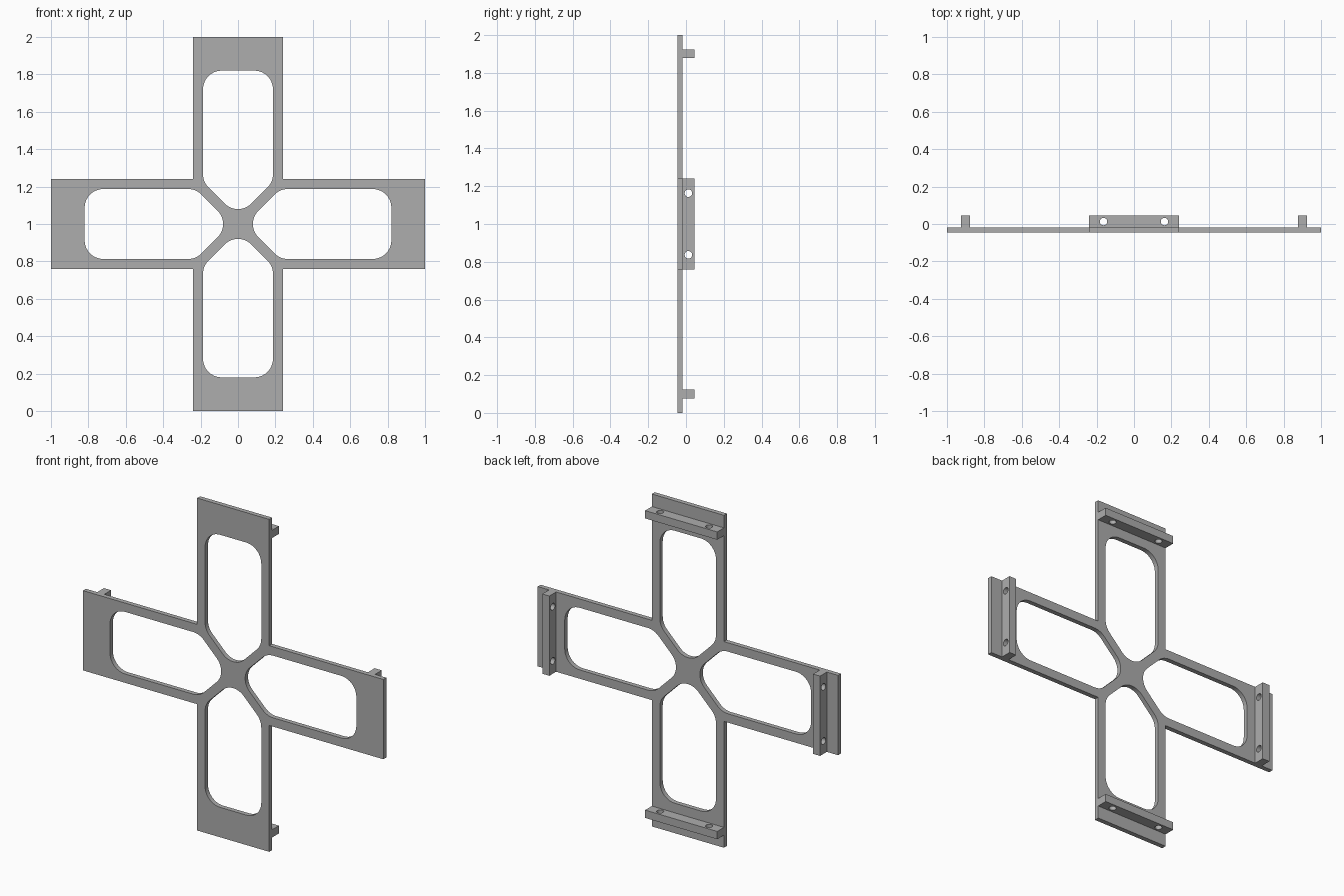
import bpy
import bmesh
from math import pi, cos, sin, radians
from mathutils import Matrix, Vector

cube = bpy.data.objects.get("Cube")
if cube:
    bpy.data.objects.remove(cube, do_unlink=True)

# Main dimensions
HALF_W = 0.24            # half width of each arm
FRONT, BACK = -0.046, 0.046
PLATE_BACK = -0.018      # rear face of the flat plate
FILLET = 0.1

grey = bpy.data.materials.new("plain grey")
grey.use_nodes = True
grey.diffuse_color = (0.42, 0.42, 0.42, 1)
grey.node_tree.nodes["Principled BSDF"].inputs["Base Color"].default_value = grey.diffuse_color


def rounded(points, radius, steps=10):
    """Outline with every corner replaced by a tangent arc."""
    pts = [Vector(p) for p in points]
    out = []
    for i, p in enumerate(pts):
        a = (pts[i - 1] - p).normalized()
        b = (pts[(i + 1) % len(pts)] - p).normalized()
        half = a.angle(b) / 2
        mid = (a + b).normalized()
        centre = p + mid * radius / sin(half)
        sweep = pi / 2 - half
        side = Vector((-mid.y, mid.x))
        if side.dot(a) < 0:
            side = -side
        for s in range(steps + 1):
            t = sweep * (1 - 2 * s / steps)
            out.append(centre - mid * radius * cos(t) + side * radius * sin(t))
    return out


def circle(x, y, radius, steps=32):
    return [Vector((x + radius * cos(2 * pi * i / steps),
                    y + radius * sin(2 * pi * i / steps))) for i in range(steps)]


def slab(name, loops, depth, matrix):
    """Extruded flat outline; the loops after the first are openings."""
    curve = bpy.data.curves.new(name, "CURVE")
    curve.dimensions = "2D"
    curve.fill_mode = "BOTH"
    curve.extrude = depth / 2
    for loop in loops:
        spline = curve.splines.new("POLY")
        spline.points.add(len(loop) - 1)
        for point, co in zip(spline.points, loop):
            point.co = (co[0], co[1], 0, 1)
        spline.use_cyclic_u = True
    obj = bpy.data.objects.new(name, curve)
    bpy.context.collection.objects.link(obj)
    obj.matrix_world = matrix
    bpy.ops.object.select_all(action="DESELECT")
    bpy.context.view_layer.objects.active = obj
    obj.select_set(True)
    bpy.ops.object.convert(target="MESH")
    obj = bpy.context.object
    # Weld the caps to the walls
    bm = bmesh.new()
    bm.from_mesh(obj.data)
    bmesh.ops.remove_doubles(bm, verts=bm.verts, dist=1e-5)
    bmesh.ops.recalc_face_normals(bm, faces=bm.faces)
    bm.to_mesh(obj.data)
    bm.free()
    obj.data.materials.clear()
    obj.data.materials.append(grey)
    bpy.ops.object.shade_smooth_by_angle(angle=radians(30))
    return obj


# Cross plate: one arm's window and corners, turned four times
tip, win_w, win_end = 0.038, 0.187, 0.82
window = rounded([(0, tip), (win_w, tip + win_w), (win_w, win_end),
                  (-win_w, win_end), (-win_w, tip + win_w)], FILLET)
arm = [Vector((HALF_W, HALF_W)), Vector((HALF_W, 1)), Vector((-HALF_W, 1))]
turns = [Matrix.Rotation(i * pi / 2, 2) for i in range(4)]
outline = [t @ p for t in turns for p in arm]
openings = [[t @ p for p in window] for t in turns]
slab("cross_plate", [outline] + openings, PLATE_BACK - FRONT,
     Matrix.Translation((0, (FRONT + PLATE_BACK) / 2, 1)) @ Matrix.Rotation(pi / 2, 4, "X"))

# Mounting ribs with two screw holes, one behind the end of each arm
rib = [(-HALF_W, PLATE_BACK), (HALF_W, PLATE_BACK), (HALF_W, BACK), (-HALF_W, BACK)]
holes = [circle(s * 0.163, 0.013, 0.02) for s in (-1, 1)]
for i, side in enumerate(("top", "left", "bottom", "right")):
    place = (Matrix.Translation((0, 0, 1)) @ Matrix.Rotation(i * pi / 2, 4, "Y")
             @ Matrix.Translation((0, 0, 0.901)))
    slab(side + "_mounting_rib", [rib] + holes, 0.047, place)
